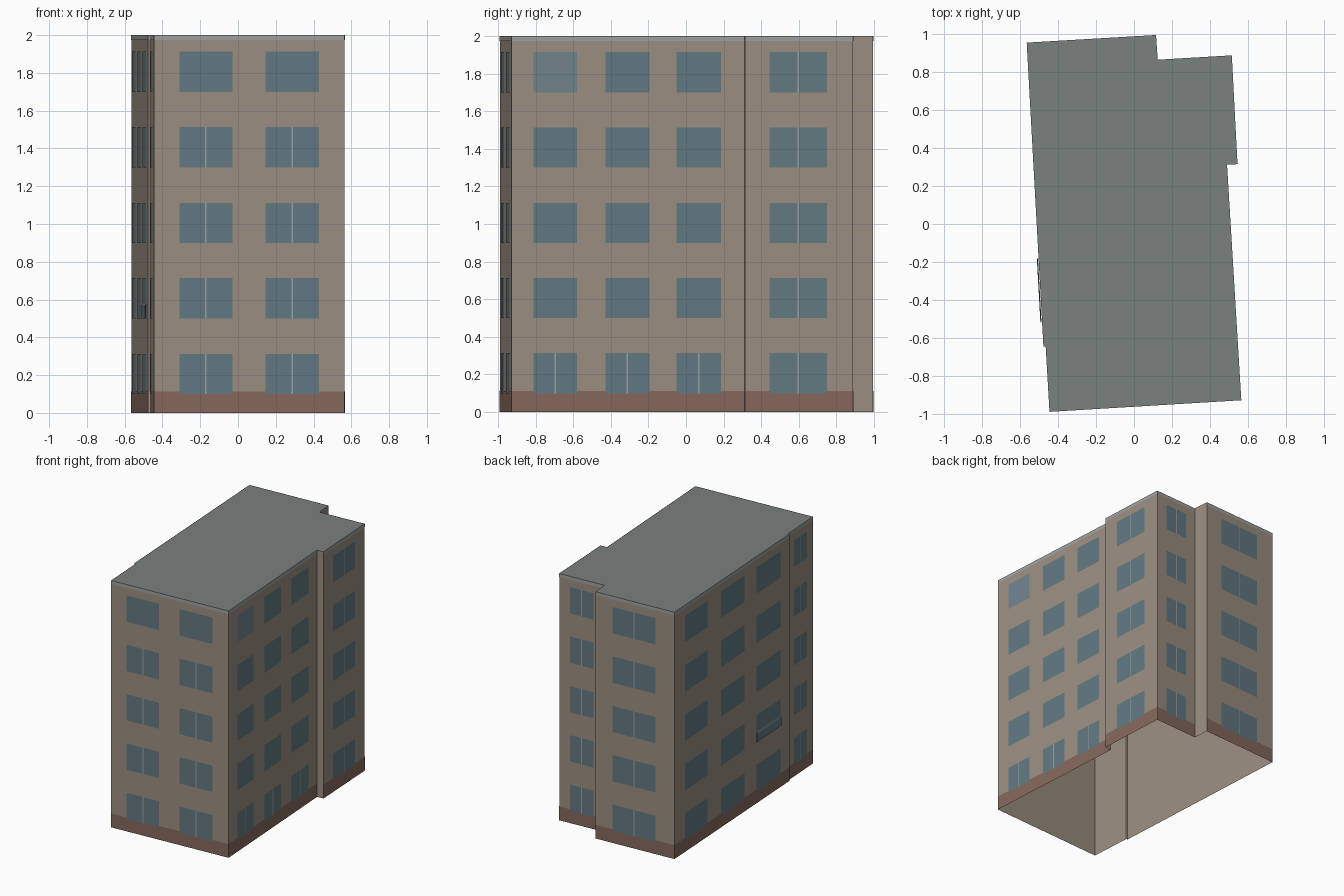
import bpy, bmesh
from mathutils import Vector

if "Cube" in bpy.data.objects:
    bpy.data.objects.remove(bpy.data.objects["Cube"])

H = 2.0
# Footprint, counter-clockwise from the front left corner
PLAN = [(-0.445, -0.989), (0.565, -0.928), (0.49, 0.312), (0.545, 0.315),
        (0.515, 0.888), (0.125, 0.865), (0.116, 0.995), (-0.565, 0.955),
        (-0.477, -0.645), (-0.465, -0.646)]
ROWS = [(0.1, 0.313), (0.5, 0.714), (0.9, 1.112), (1.3, 1.514), (1.7, 1.914)]
ALL = range(5)

# Wall index: (window spans along the wall, floors with a mullion)
WALLS = {
    0: ([(0.134, 0.411), (0.584, 0.866)], range(4)),
    1: ([(0.095, 0.281), (0.402, 0.591), (0.708, 0.898)], [0]),
    3: ([(0.227, 0.759)], ALL),
    4: ([(0.24, 0.76)], ALL),
    6: ([(0.22, 0.76)], ALL),
    7: ([(0.09, 0.285), (0.40, 0.605), (0.71, 0.92)], []),
    9: ([(0.22, 0.74)], ALL),
}


def material(name, rgb):
    m = bpy.data.materials.new(name)
    m.diffuse_color = (*rgb, 1)
    m.use_nodes = True
    m.node_tree.nodes["Principled BSDF"].inputs["Base Color"].default_value = m.diffuse_color
    return m


def finish(name, bm, mat):
    me = bpy.data.meshes.new(name)
    bm.to_mesh(me)
    bm.free()
    me.materials.append(mat)
    ob = bpy.data.objects.new(name, me)
    bpy.context.collection.objects.link(ob)
    return ob


def wall_point(i, u, z, off):
    p, q = Vector(PLAN[i]), Vector(PLAN[(i + 1) % len(PLAN)])
    d = (q - p).normalized()
    xy = p.lerp(q, u) + Vector((d.y, -d.x)) * off
    return (xy.x, xy.y, z)


def panel(bm, i, u0, u1, z0, z1, off):
    corners = [(u0, z0), (u1, z0), (u1, z1), (u0, z1)]
    bm.faces.new([bm.verts.new(wall_point(i, u, z, off)) for u, z in corners])


wall_mat = material("wall_render", (0.33, 0.275, 0.222))
brick_mat = material("plinth_brick", (0.24, 0.14, 0.11))
glass_mat = material("window_glass", (0.125, 0.195, 0.225))
pale_glass_mat = material("pale_glass", (0.17, 0.235, 0.27))
trim_mat = material("pale_trim", (0.34, 0.36, 0.35))
roof_mat = material("roof_grey", (0.195, 0.22, 0.21))

# Outer walls, open underneath
bm = bmesh.new()
for i in range(len(PLAN)):
    panel(bm, i, 0, 1, 0, H, 0)
bmesh.ops.remove_doubles(bm, verts=bm.verts, dist=0.0001)
finish("walls", bm, wall_mat)

# Flat roof
bm = bmesh.new()
bm.faces.new([bm.verts.new((x, y, H)) for x, y in PLAN])
finish("roof", bm, roof_mat)

# Plinth, eaves strip, windows and mullions on each windowed wall
plinth, eaves, glass, pale, bars = (bmesh.new() for _ in range(5))
for i, (spans, barred) in WALLS.items():
    length = (Vector(PLAN[(i + 1) % len(PLAN)]) - Vector(PLAN[i])).length
    panel(plinth, i, 0, 1, 0, 0.112, 0.0015)
    panel(eaves, i, 0, 1, 1.974, H, 0.0015)
    for k, (u0, u1) in enumerate(spans):
        for f, (z0, z1) in enumerate(ROWS):
            target = pale if (i, k, f) == (1, 0, 4) else glass
            panel(target, i, u0, u1, z0, z1, 0.003)
            if f in barred:
                mid, half = (u0 + u1) / 2, 0.004 / length
                panel(bars, i, mid - half, mid + half, z0, z1, 0.0045)
finish("plinth", plinth, brick_mat)
finish("eaves_strip", eaves, trim_mat)
finish("windows", glass, glass_mat)
finish("pale_window", pale, pale_glass_mat)
finish("mullions", bars, trim_mat)

# Shallow guard box on one left-hand window
bm = bmesh.new()
u0, u1 = WALLS[7][0][2]
rings = [[bm.verts.new(wall_point(7, u, z, off))
          for z, off in ((0.5, 0.003), (0.5, 0.009), (0.565, 0.009), (0.58, 0.003))]
         for u in (u0, u1)]
for a in range(4):
    b = (a + 1) % 4
    bm.faces.new((rings[0][a], rings[1][a], rings[1][b], rings[0][b]))
for ring in rings:
    bm.faces.new(ring)
bmesh.ops.recalc_face_normals(bm, faces=bm.faces)
finish("window_guard", bm, glass_mat)
